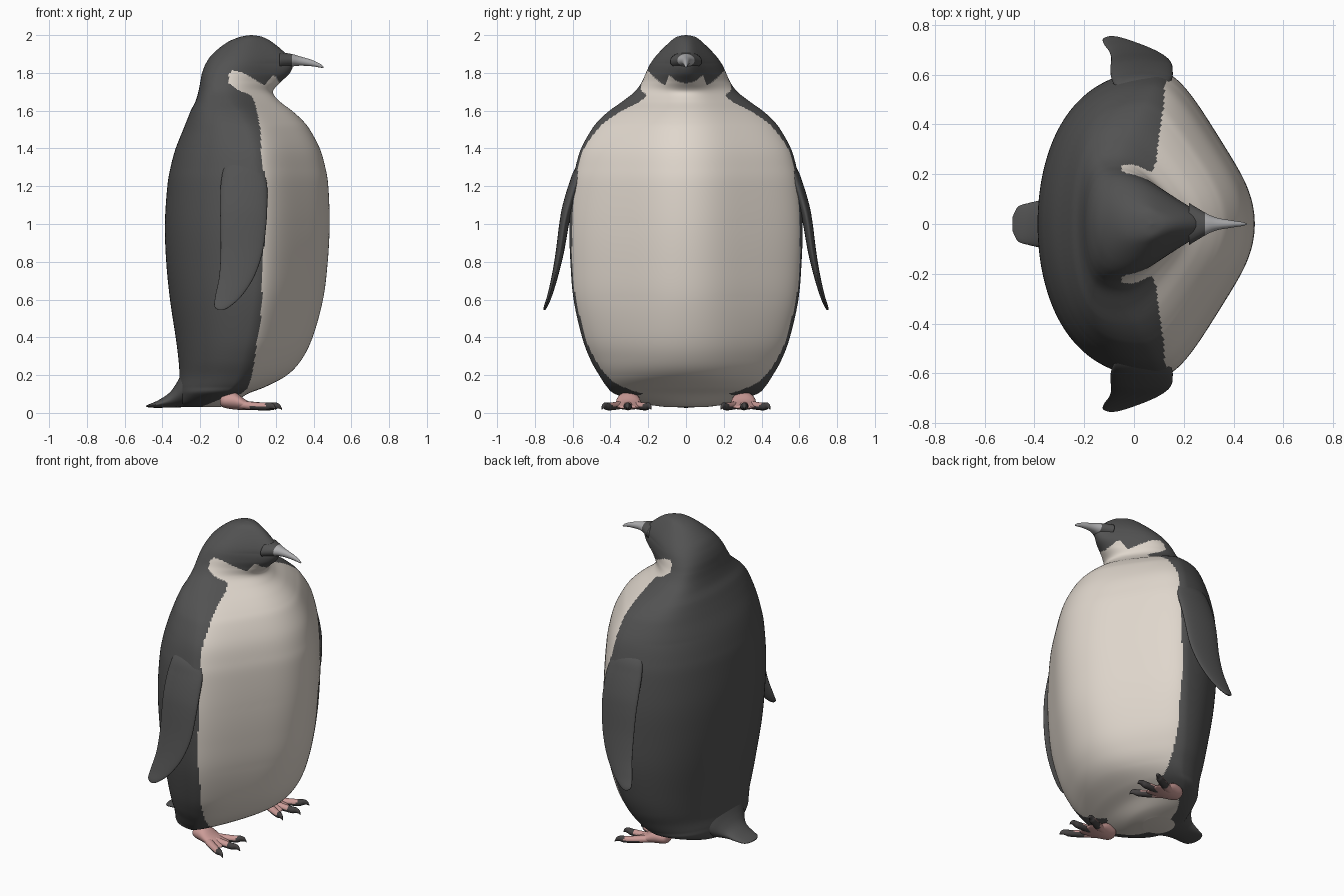
import bpy, bmesh, math
from mathutils import Vector


def material(name, rgb):
    m = bpy.data.materials.new(name)
    m.diffuse_color = (*rgb, 1)
    return m


DARK = material("charcoal feathers", (0.085, 0.085, 0.085))
CREAM = material("cream feathers", (0.74, 0.675, 0.605))
GREY = material("grey beak", (0.42, 0.42, 0.43))
PINK = material("pink skin", (0.60, 0.33, 0.31))
CLAW = material("dark claw", (0.06, 0.055, 0.055))


def smooth(rows, n):
    """Catmull-Rom refinement of a table of rows."""
    out = []
    for i in range(len(rows) - 1):
        p0, p1 = rows[max(i - 1, 0)], rows[i]
        p2, p3 = rows[i + 1], rows[min(i + 2, len(rows) - 1)]
        for s in range(n):
            t = s / n
            out.append([0.5 * (2 * b + (c - a) * t + (2 * a - 5 * b + 4 * c - d) * t * t
                               + (3 * b - a - 3 * c + d) * t ** 3)
                        for a, b, c, d in zip(p0, p1, p2, p3)])
    out.append(list(rows[-1]))
    return out


def lerp(points, v):
    """Piecewise linear lookup."""
    if v <= points[0][0]:
        return points[0][1]
    for (a, fa), (b, fb) in zip(points, points[1:]):
        if v <= b:
            return fa + (fb - fa) * (v - a) / (b - a)
    return points[-1][1]


def loft(name, rings, mats, rule=None):
    """Skin closed rings of points, cap both ends, colour by a rule."""
    bm = bmesh.new()
    vr = [[bm.verts.new(p) for p in r] for r in rings]
    n = len(vr[0])
    for a, b in zip(vr, vr[1:]):
        for i in range(n):
            bm.faces.new((a[i], a[(i + 1) % n], b[(i + 1) % n], b[i]))
    bm.faces.new(vr[0])
    bm.faces.new(vr[-1])
    bmesh.ops.recalc_face_normals(bm, faces=bm.faces)
    for f in bm.faces:
        f.smooth = True
        if rule:
            f.material_index = rule(f.calc_center_median())
    me = bpy.data.meshes.new(name)
    bm.to_mesh(me)
    bm.free()
    for m in mats:
        me.materials.append(m)
    ob = bpy.data.objects.new(name, me)
    bpy.context.collection.objects.link(ob)
    return ob


def angles(n):
    return [2 * math.pi * i / n for i in range(n)]


def oval_rings(rows, n, sides, y0=0):
    """Upright oval rings along x from rows of x, bottom z, top z, half width."""
    return [[(x, y0 + w * math.cos(a), (lo + hi) / 2 + (hi - lo) / 2 * math.sin(a))
             for a in angles(sides)] for x, lo, hi, w in smooth(rows, n)]


# Body and head: z, back x, centre x, front x, half width
body = [
    (2.00, 0.065, 0.07, 0.075, 0.004),
    (1.99, 0.01, 0.06, 0.13, 0.05),
    (1.96, -0.06, 0.03, 0.185, 0.09),
    (1.90, -0.135, -0.01, 0.255, 0.15),
    (1.85, -0.17, -0.04, 0.29, 0.188),
    (1.80, -0.19, -0.065, 0.275, 0.212),
    (1.75, -0.20, -0.075, 0.225, 0.235),
    (1.70, -0.21, -0.07, 0.185, 0.272),
    (1.65, -0.225, -0.05, 0.22, 0.335),
    (1.60, -0.25, -0.01, 0.285, 0.405),
    (1.55, -0.27, 0.02, 0.34, 0.46),
    (1.50, -0.29, 0.045, 0.38, 0.50),
    (1.40, -0.33, 0.07, 0.433, 0.555),
    (1.30, -0.357, 0.08, 0.462, 0.585),
    (1.20, -0.374, 0.085, 0.478, 0.603),
    (1.00, -0.387, 0.09, 0.485, 0.617),
    (0.80, -0.38, 0.09, 0.475, 0.612),
    (0.60, -0.36, 0.08, 0.45, 0.595),
    (0.40, -0.33, 0.05, 0.395, 0.55),
    (0.28, -0.315, 0.02, 0.335, 0.505),
    (0.20, -0.31, 0.00, 0.26, 0.46),
    (0.14, -0.315, -0.03, 0.15, 0.42),
    (0.10, -0.315, -0.08, 0.05, 0.375),
    (0.05, -0.31, -0.15, -0.03, 0.23),
    (0.03, -0.28, -0.18, -0.10, 0.10),
]
# Narrowing of the front and filling of the back, by height
TAPER = [(0.05, 0.1), (0.2, 0.25), (0.6, 0.36), (1.0, 0.38), (1.4, 0.36), (1.7, 0.32),
         (1.85, 0.47), (2.0, 0.2)]
FILL = [(0.1, 0.1), (1.0, 0.14), (1.4, 0.16), (1.6, 0.32), (1.75, 0.32), (1.9, 0.1)]
rings = []
for z, xb, xc, xf, w in smooth(body, 10):
    k, fill = lerp(TAPER, z), lerp(FILL, z)
    ring = []
    for a in angles(240):
        c, s = math.cos(a), math.sin(a)
        if c > 0:
            x, full = xc + c * (xf - xc), 1 - k * math.sin(math.pi / 2 * c) ** 2
        else:
            x, full = xc + c * (xc - xb), 1 + fill * c * c
        ring.append((x, w * s * full, z))
    rings.append(ring)

# Plumage boundary: side line x by height, throat height by x
SIDE = [(0.03, -0.2), (0.07, -0.1), (0.1, 0.015), (0.13, 0.05), (0.2, 0.075), (0.5, 0.12),
        (0.8, 0.135), (1.27, 0.145), (1.3, 0.125), (1.5, 0.12), (1.64, 0.09), (1.68, 0.07),
        (1.71, 0.0), (1.745, -0.05), (1.8, -0.05)]
THROAT = [(-0.05, 1.79), (-0.03, 1.815), (0.03, 1.80), (0.08, 1.77), (0.14, 1.735),
          (0.18, 1.785), (0.2, 1.78), (0.23, 1.735)]
loft("body", rings, [DARK, CREAM],
     lambda p: int(p.x > lerp(SIDE, p.z) and p.z < lerp(THROAT, p.x)))

# Tail: spreads from the lower back
tail = [(-0.15, 0.035, 0.40, 0.28), (-0.24, 0.031, 0.31, 0.23), (-0.295, 0.03, 0.215, 0.175),
        (-0.33, 0.029, 0.15, 0.13), (-0.365, 0.028, 0.105, 0.10), (-0.42, 0.027, 0.068, 0.085),
        (-0.465, 0.028, 0.048, 0.07), (-0.487, 0.033, 0.038, 0.03)]
loft("tail", oval_rings(tail, 6, 40), [DARK])

# Beak: slim and slightly hooked, feathered at the root
beak = [(0.22, 1.815, 1.91, 0.085), (0.285, 1.833, 1.90, 0.046), (0.33, 1.838, 1.887, 0.026),
        (0.39, 1.835, 1.869, 0.015), (0.435, 1.828, 1.848, 0.008), (0.453, 1.825, 1.832, 0.002)]
loft("beak", oval_rings(beak, 8, 24), [DARK, GREY], lambda p: int(p.x > 0.285))

# Flippers: z, back x, front x, centre y, half thickness
flipper = [(1.40, -0.02, 0.06, 0.46, 0.02), (1.31, -0.07, 0.12, 0.545, 0.032),
           (1.22, -0.09, 0.152, 0.583, 0.034), (1.10, -0.095, 0.155, 0.622, 0.031),
           (1.00, -0.093, 0.15, 0.645, 0.026),
           (0.85, -0.092, 0.13, 0.668, 0.022), (0.72, -0.10, 0.085, 0.695, 0.017),
           (0.62, -0.12, 0.02, 0.722, 0.013), (0.565, -0.125, -0.04, 0.742, 0.010),
           (0.545, -0.105, -0.075, 0.750, 0.005)]

# Foot, and toes as fraction along, height, half width, half height
foot = [(-0.095, 0.05, 0.07, 0.015), (-0.08, 0.03, 0.10, 0.045), (-0.02, 0.018, 0.11, 0.062),
        (0.04, 0.016, 0.07, 0.068), (0.09, 0.018, 0.048, 0.065), (0.12, 0.022, 0.036, 0.05)]
toe = [(0.0, 0.045, 0.024, 0.022), (0.45, 0.036, 0.023, 0.021), (0.75, 0.034, 0.02, 0.02),
       (0.86, 0.038, 0.013, 0.017), (0.95, 0.034, 0.008, 0.012), (1.0, 0.02, 0.002, 0.004)]

for side, label in ((1, "left"), (-1, "right")):
    loft("flipper_" + label,
         [[((xf + xb) / 2 + (xf - xb) / 2 * math.cos(a), side * (y + t * math.sin(a)), z)
           for a in angles(40)] for z, xb, xf, y, t in smooth(flipper, 8)], [DARK])

    loft("foot_" + label, oval_rings(foot, 4, 24, side * 0.305), [PINK])

    # Three splayed toes, pink on top with dark pads and claws
    for j, tip in enumerate(((0.19, 0.185), (0.232, 0.31), (0.20, 0.445))):
        start = Vector((0.0, side * (0.28 + 0.025 * j), 0))
        end = Vector((tip[0], side * tip[1], 0))
        d = end - start
        across = Vector((-d.y, d.x, 0)).normalized()
        loft("toe_%s_%d" % (label, j + 1),
             [[start + d * f + across * w * math.cos(a) + Vector((0, 0, h + t * math.sin(a)))
               for a in angles(16)] for f, h, w, t in smooth(toe, 5)],
             [PINK, CLAW], lambda p: int(p.x > 0.145 or (p.x > 0.07 and p.z < 0.037)))
